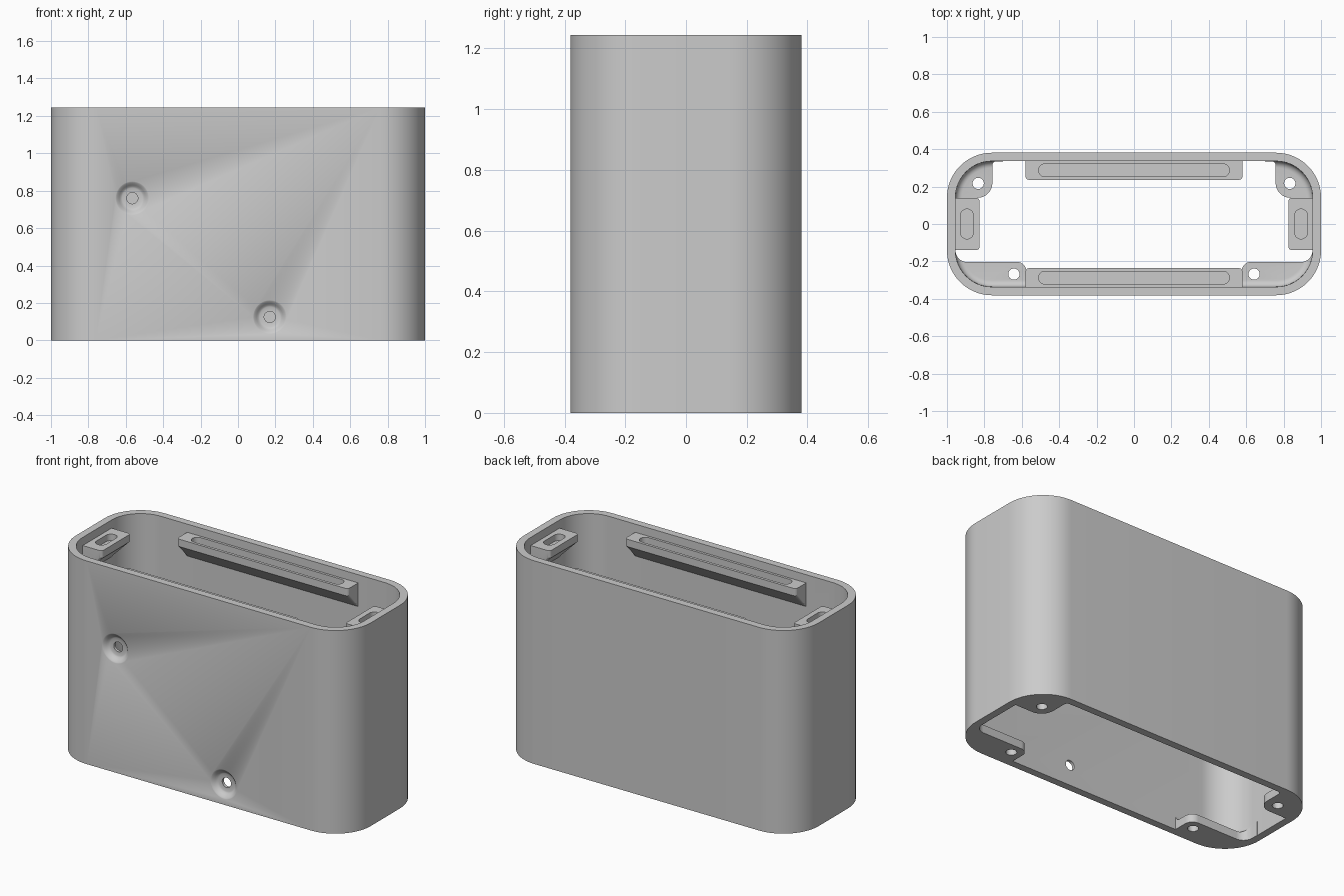
import bpy, bmesh, math
from mathutils import Matrix, Vector

if "Cube" in bpy.data.objects:
    bpy.data.objects.remove(bpy.data.objects["Cube"])

HEIGHT, HALF_X, HALF_Y, RADIUS, WALL = 1.245, 1.0, 0.381, 0.24, 0.045
IN_X, IN_Y = HALF_X - WALL, HALF_Y - WALL
PAD_TOP = HEIGHT - 0.05

grey = bpy.data.materials.new("plain grey")
grey.use_nodes = True
grey.diffuse_color = (0.6, 0.6, 0.6, 1)
grey.node_tree.nodes["Principled BSDF"].inputs["Base Color"].default_value = grey.diffuse_color


def loft(name, rings, matrix=Matrix()):
    """Closed solid skinned through matching rings of 3D points."""
    bm = bmesh.new()
    loops = [[bm.verts.new(p) for p in ring] for ring in rings]
    n = len(loops[0])
    for a, b in zip(loops, loops[1:]):
        for i in range(n):
            j = (i + 1) % n
            bm.faces.new((a[i], a[j], b[j], b[i]))
    bm.faces.new(loops[0][::-1])
    bm.faces.new(loops[-1])
    bmesh.ops.recalc_face_normals(bm, faces=bm.faces)
    bm.transform(matrix)
    mesh = bpy.data.meshes.new(name)
    bm.to_mesh(mesh)
    bm.free()
    mesh.materials.append(grey)
    obj = bpy.data.objects.new(name, mesh)
    bpy.context.collection.objects.link(obj)
    return obj


def rounded_rect(hx, hy, r, z, steps=16):
    pts = []
    for k, (sx, sy) in enumerate(((1, 1), (-1, 1), (-1, -1), (1, -1))):
        for i in range(steps + 1):
            a = math.pi / 2 * (k + i / steps)
            pts.append((sx * (hx - r) + r * math.cos(a), sy * (hy - r) + r * math.sin(a), z))
    return pts


def rounded_polygon(corners, steps=8):
    """Right-angled outline from (x, y, fillet radius) corners."""
    pts = []
    for i, (x, y, r) in enumerate(corners):
        c = Vector((x, y))
        if r == 0:
            pts.append(c)
            continue
        to_prev = (Vector(corners[i - 1][:2]) - c).normalized()
        to_next = (Vector(corners[(i + 1) % len(corners)][:2]) - c).normalized()
        for k in range(steps + 1):
            a = math.pi / 2 * k / steps
            pts.append(c + r * (to_prev * (1 - math.sin(a)) + to_next * (1 - math.cos(a))))
    return pts


def circle(r, z, steps=40):
    return [(r * math.cos(t), r * math.sin(t), z)
            for t in (2 * math.pi * i / steps for i in range(steps))]


def boolean(obj, cutter, operation="DIFFERENCE"):
    cutter.hide_render = True
    mod = obj.modifiers.new("cut", "BOOLEAN")
    mod.operation, mod.solver, mod.object = operation, "EXACT", cutter
    bpy.context.view_layer.objects.active = obj
    bpy.ops.object.modifier_apply(modifier=mod.name)
    bpy.data.objects.remove(cutter)


def inner_prism(z0, z1):
    r = RADIUS - WALL
    return loft("cavity", [rounded_rect(IN_X, IN_Y, r, z) for z in (z0, z1)])


# Open tube-shaped housing
housing = loft("housing", [rounded_rect(HALF_X, HALF_Y, RADIUS, z) for z in (0, HEIGHT)])
boolean(housing, inner_prism(-0.1, HEIGHT + 0.1))

# Dished screw holes in the front wall
dish = ((0.09, -0.02), (0.09, 0), (0.086, 0.002), (0.08, 0.006), (0.07, 0.016), (0.062, 0.024),
        (0.054, 0.028), (0.03, 0.028), (0.03, 0.1))
for x, z in ((-0.565, 0.76), (0.17, 0.125)):
    place = Matrix.Translation((x, -HALF_Y, z)) @ Matrix.Rotation(-math.pi / 2, 4, "X")
    boolean(housing, loft("dish", [circle(r, d) for r, d in dish], place))

parts = [housing]

# Ledges below the rim with a sloping underside and a blind slot
def slotted_ledge(name, half, depth, slot_half, slot_at, place):
    r, lip = 0.02, 0.045
    rings = []
    for side in (-1, 1):
        for i in range(7):
            a = math.pi / 2 * (i / 6 if side > 0 else 1 - i / 6)
            x = side * (half - r + r * math.sin(a))
            d = depth - r * (1 - math.cos(a))
            rings.append([(x, y, PAD_TOP - drop) for y, drop in
                          ((-0.01, 0), (d, 0), (d, lip), (0, lip + depth), (-0.01, lip + depth))])
    ledge = loft(name, rings, place)
    slot = [[(x, y + slot_at, z) for x, y, z in rounded_rect(slot_half, 0.034, 0.0339, h, 8)]
            for h in (PAD_TOP - 0.04, PAD_TOP + 0.05)]
    boolean(ledge, loft("slot", slot, place))
    parts.append(ledge)


for name, pos, turn in (("front_ledge", (0, -IN_Y, 0), 0), ("back_ledge", (0, IN_Y, 0), 2)):
    place = Matrix.Translation(pos) @ Matrix.Rotation(turn * math.pi / 2, 4, "Z")
    slotted_ledge(name, 0.58, 0.1, 0.51, 0.049, place)
for name, pos, turn in (("left_ledge", (IN_X, 0, 0), 1), ("right_ledge", (-IN_X, 0, 0), -1)):
    place = Matrix.Translation(pos) @ Matrix.Rotation(turn * math.pi / 2, 4, "Z")
    slotted_ledge(name, 0.14, 0.13, 0.08, 0.062, place)

# Bottom corner flanges, filleted into the wall and drilled
FLOOR, FILLET = 0.05, 0.035
edge_x, edge_y = IN_X - 0.001, IN_Y - 0.001
outlines = {
    "front": ([(0.575, -0.6, 0), (0.575, -0.203, 0.05), (edge_x, -0.203, 0.06),
               (edge_x, -0.1, 0), (1.1, -0.1, 0), (1.1, -0.6, 0)], (0.642, -0.268)),
    "back": ([(0.7, 0.6, 0), (0.7, edge_y, 0), (0.757, edge_y, 0.02),
              (0.757, 0.14, 0.08), (1.1, 0.14, 0), (1.1, 0.6, 0)], (0.833, 0.217)),
}
for end, (corners, hole) in outlines.items():
    for side, sx in (("left", 1), ("right", -1)):
        pts = rounded_polygon(corners)
        flange = loft(f"{end}_{side}_flange",
                      [[(sx * p.x, p.y, z) for p in pts] for z in (0, FLOOR + FILLET)])
        boolean(flange, inner_prism(-0.1, 0.3), "INTERSECT")
        rings = []
        for i in range(7):
            a = math.pi / 2 * i / 6
            inset = FILLET * (1 - math.sin(a)) + 0.0005
            rings.append(rounded_rect(IN_X - inset, IN_Y - inset, RADIUS - WALL - inset,
                                      FLOOR + FILLET * (1 - math.cos(a))))
        rings.append([(x, y, 0.3) for x, y, z in rings[-1]])
        boolean(flange, loft("fillet", rings))
        boolean(flange, loft("drill", [circle(0.03, z) for z in (-0.1, 0.3)],
                             Matrix.Translation((sx * hole[0], hole[1], 0))))
        parts.append(flange)

# Smooth curved walls, keep edges crisp
bpy.ops.object.select_all(action="DESELECT")
for part in parts:
    part.select_set(True)
bpy.context.view_layer.objects.active = housing
bpy.ops.object.shade_smooth_by_angle(angle=math.radians(30))
